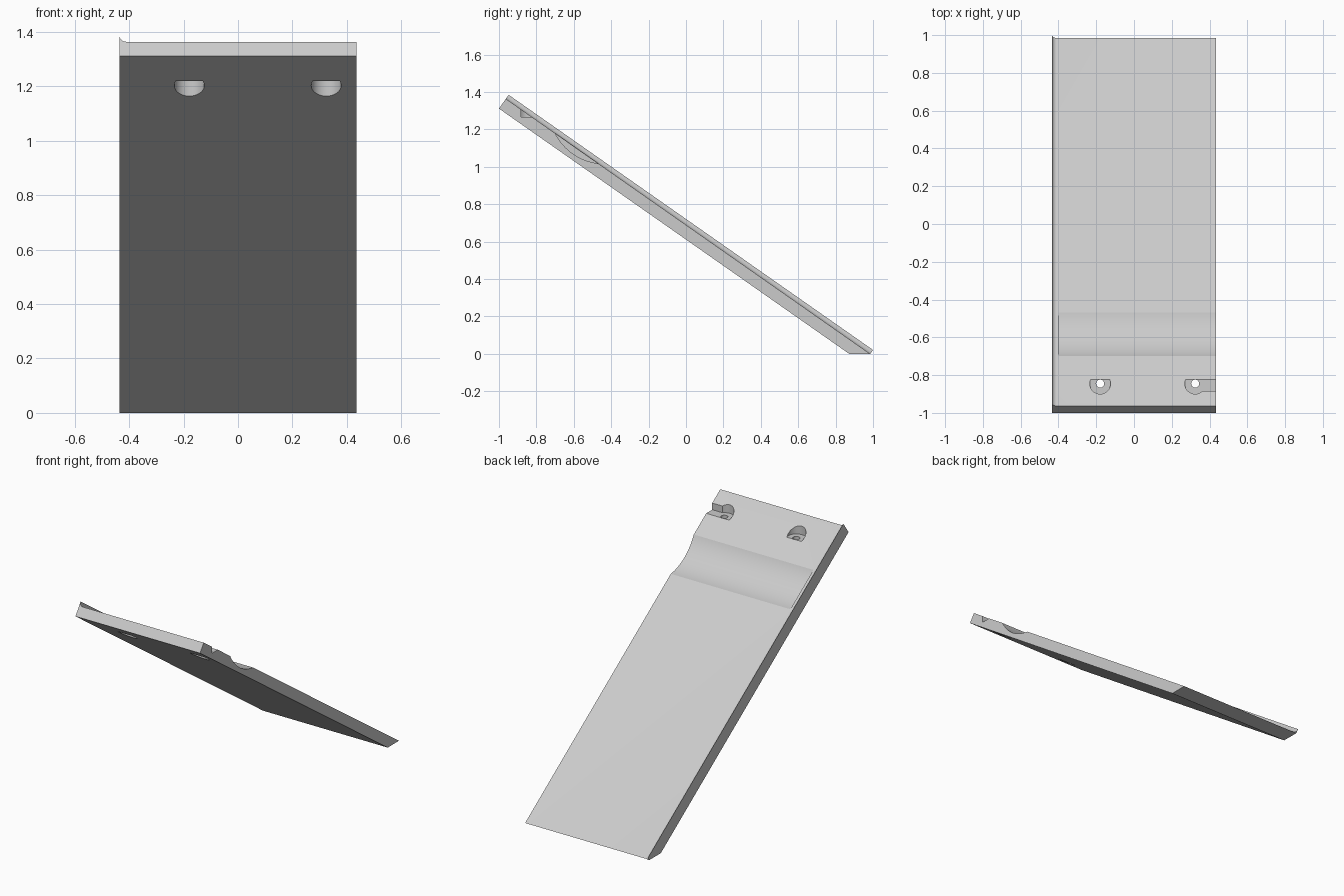
import bpy, bmesh
from math import radians, sin, cos, pi
from mathutils import Vector, Matrix

cube = bpy.data.objects.get("Cube")
if cube:
    bpy.data.objects.remove(cube, do_unlink=True)

SLOPE = radians(35)
HALF_W, THICK, LIP, FILLET, LENGTH = 0.435, 0.064, 0.09, 0.026, 2.3785
ORIGIN = Vector((0, -1, 1.311))
ALONG = Vector((0, cos(SLOPE), -sin(SLOPE)))
NORMAL = Vector((0, sin(SLOPE), cos(SLOPE)))

grey = bpy.data.materials.new("light_grey")
grey.use_nodes = True
grey.diffuse_color = (0.6, 0.6, 0.6, 1)
grey.node_tree.nodes["Principled BSDF"].inputs["Base Color"].default_value = (0.6, 0.6, 0.6, 1)


def make_object(name, bm):
    bmesh.ops.recalc_face_normals(bm, faces=bm.faces)
    mesh = bpy.data.meshes.new(name)
    bm.to_mesh(mesh)
    bm.free()
    mesh.materials.append(grey)
    obj = bpy.data.objects.new(name, mesh)
    bpy.context.collection.objects.link(obj)
    return obj


def place(x, s, t):
    """Point at distance s down the slope and height t above the underside."""
    return ORIGIN + Vector((x, 0, 0)) + ALONG * s + NORMAL * t


def cylinder(name, center, radius, depth, segments, axis="Z"):
    bm = bmesh.new()
    turn = Matrix.Rotation(pi / 2, 4, "Y") if axis == "X" else Matrix()
    bmesh.ops.create_cone(bm, cap_ends=True, segments=segments, radius1=radius,
                          radius2=radius, depth=depth,
                          matrix=Matrix.Translation(center) @ turn)
    return make_object(name, bm)


def upright(name, x, y, radius, low, high):
    return cylinder(name, Vector((x, y, (low + high) / 2)), radius, high - low, 48)


# Sloped plate with a filleted lip along one edge
section = [(-HALF_W, 0), (HALF_W, 0), (HALF_W, THICK)]
for i in range(9):
    a = -pi / 2 - i / 8 * pi / 2
    section.append((-HALF_W + FILLET + FILLET * cos(a), LIP + FILLET * sin(a) - LIP + THICK + FILLET))
bm = bmesh.new()
base = bm.faces.new([bm.verts.new(place(x, 0, t)) for x, t in section])
swept = bmesh.ops.extrude_face_region(bm, geom=[base])["geom"]
bmesh.ops.translate(bm, vec=ALONG * LENGTH,
                    verts=[v for v in swept if isinstance(v, bmesh.types.BMVert)])

# Foot trimmed level with the ground
cut = bmesh.ops.bisect_plane(bm, geom=bm.verts[:] + bm.edges[:] + bm.faces[:],
                             plane_co=(0, 0, 0), plane_no=(0, 0, -1), clear_outer=True)
bmesh.ops.holes_fill(bm, edges=[e for e in bm.edges if e.is_boundary])
plate = make_object("sloped_plate", bm)

# Shallow rounded groove across the plate, open on one side
chord, sag = 0.14, 0.035
radius = (chord ** 2 + sag ** 2) / (2 * sag)
cutters = [cylinder("groove_cutter", place(0.1, 0.4625, THICK + radius - sag),
                    radius, 1.0, 160, "X")]

# Screw holes, each recessed from above and below
HOLE_Y, FLOOR, CEILING = -0.845, 1.265, 1.22
for x in (-0.179, 0.324):
    cutters += [upright("upper_recess_cutter", x, HOLE_Y, 0.055, FLOOR, 1.6),
                upright("lower_recess_cutter", x, HOLE_Y, 0.055, 0.9, CEILING),
                upright("screw_hole_cutter", x, HOLE_Y, 0.021, 0.9, 1.6)]

# Slot from one recess out through the side
bm = bmesh.new()
bmesh.ops.create_cube(bm, size=1, matrix=Matrix.Translation((0.474, -0.847, 1.4325))
                      @ Matrix.Diagonal((0.3, 0.072, 0.335, 1)))
cutters.append(make_object("slot_cutter", bm))

bpy.context.view_layer.objects.active = plate
for cutter in cutters:
    mod = plate.modifiers.new(cutter.name, "BOOLEAN")
    mod.operation, mod.solver, mod.object = "DIFFERENCE", "EXACT", cutter
    bpy.ops.object.modifier_apply(modifier=mod.name)
    bpy.data.objects.remove(cutter, do_unlink=True)

bpy.ops.object.select_all(action="DESELECT")
plate.select_set(True)
bpy.ops.object.shade_smooth_by_angle(angle=radians(25))
